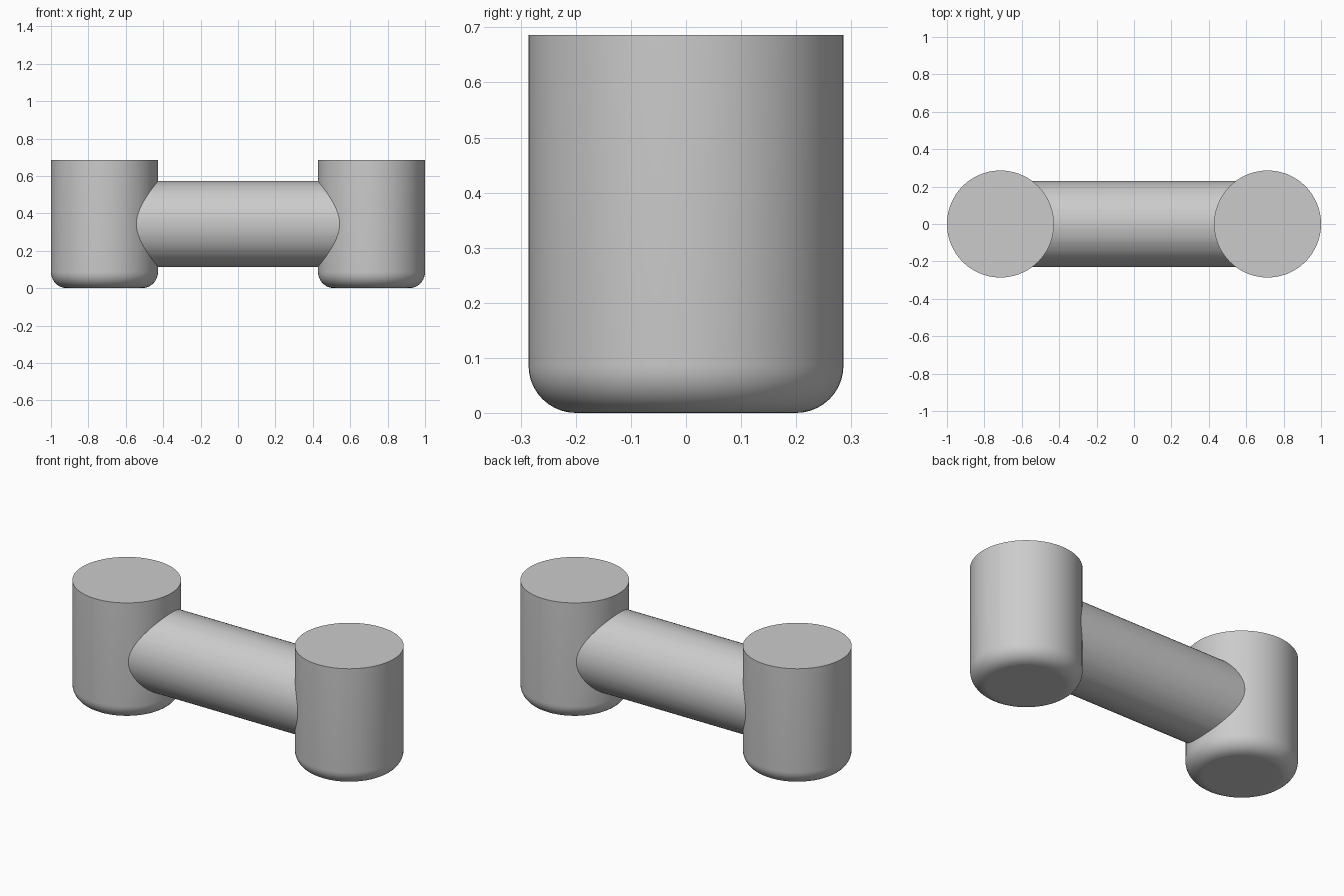
import bpy
import bmesh
import math
from mathutils import Matrix

if "Cube" in bpy.data.objects:
    bpy.data.objects.remove(bpy.data.objects["Cube"], do_unlink=True)

POST_R, POST_X, HEIGHT, FILLET = 0.286, 0.714, 0.686, 0.086
BAR_R = 0.229

grey = bpy.data.materials.new("plain_grey")
grey.use_nodes = True
colour = (0.6, 0.6, 0.6, 1)
grey.diffuse_color = colour
grey.node_tree.nodes["Principled BSDF"].inputs["Base Color"].default_value = colour


def cylinder(name, radius, depth, matrix, fillet=0):
    """Capped cylinder, optionally rounded around its lower rim."""
    bm = bmesh.new()
    bmesh.ops.create_cone(bm, cap_ends=True, segments=72, radius1=radius,
                          radius2=radius, depth=depth)
    if fillet:
        rim = [e for e in bm.edges if all(v.co.z < 0 for v in e.verts)]
        bmesh.ops.bevel(bm, geom=rim, offset=fillet, segments=10,
                        profile=0.5, affect='EDGES')
    bm.transform(matrix)
    mesh = bpy.data.meshes.new(name)
    bm.to_mesh(mesh)
    bm.free()
    mesh.materials.append(grey)
    obj = bpy.data.objects.new(name, mesh)
    bpy.context.collection.objects.link(obj)
    return obj


# Horizontal bar between the two post axes
body = cylinder("connecting_bar_with_posts", BAR_R, 2 * POST_X,
                Matrix.Translation((0, 0, HEIGHT / 2))
                @ Matrix.Rotation(math.pi / 2, 4, 'Y'))

# Upright posts with rounded feet, fused to the bar
bpy.context.view_layer.objects.active = body
for side, label in ((1, "left"), (-1, "right")):
    post = cylinder(label + "_post", POST_R, HEIGHT,
                    Matrix.Translation((side * POST_X, 0, HEIGHT / 2)), FILLET)
    union = body.modifiers.new("fuse_" + label, 'BOOLEAN')
    union.operation = 'UNION'
    union.solver = 'EXACT'
    union.object = post
    bpy.ops.object.modifier_apply(modifier=union.name)
    bpy.data.objects.remove(post, do_unlink=True)

# Smooth curved walls, flat end discs
bpy.ops.object.select_all(action='DESELECT')
body.select_set(True)
bpy.ops.object.shade_smooth_by_angle(angle=math.radians(30))
for face in body.data.polygons:
    z = face.center.z
    if abs(face.normal.z) > 0.99 and (z < 0.001 or z > HEIGHT - 0.001):
        face.use_smooth = False
